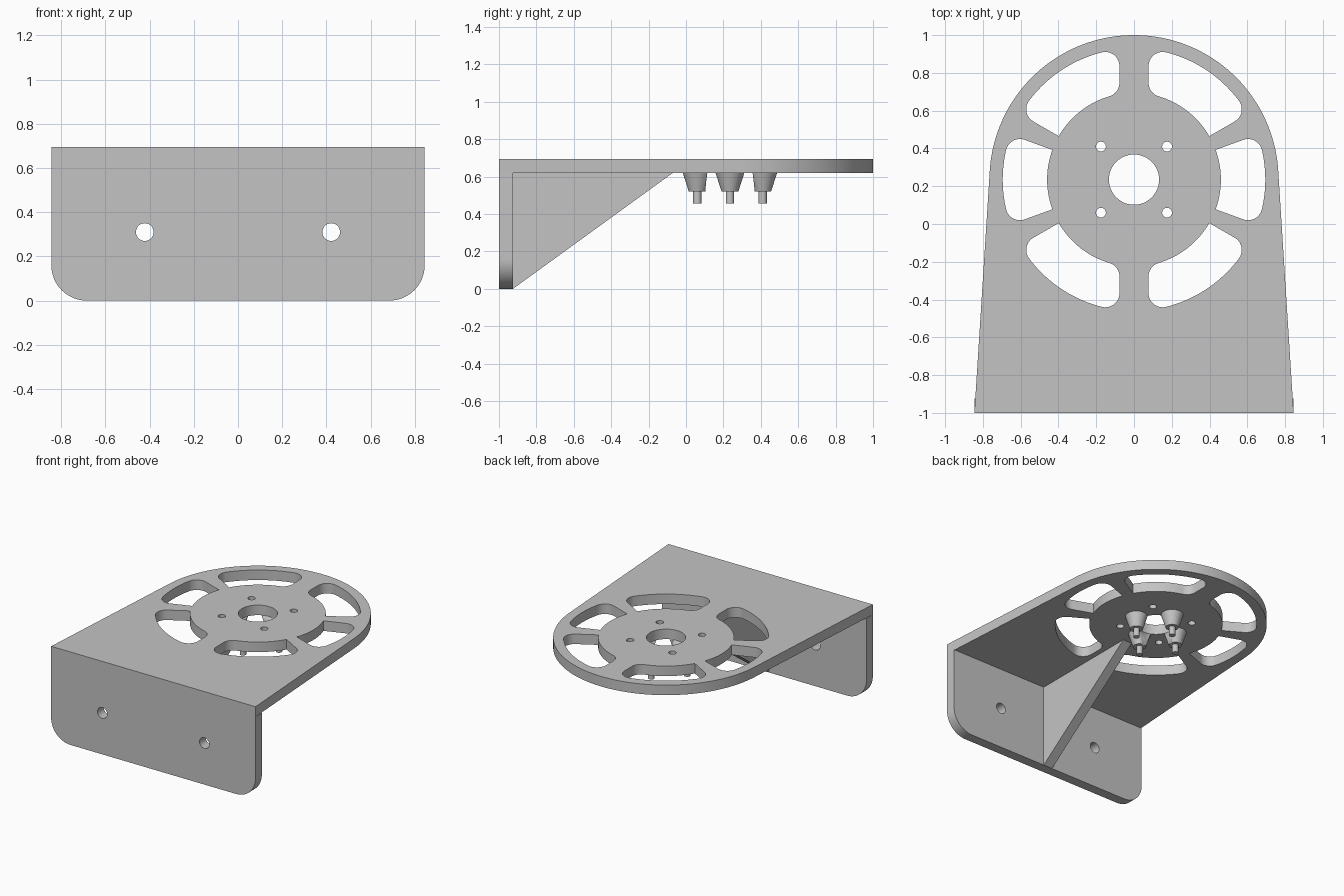
import bpy, bmesh
from math import sin, cos, pi, radians, sqrt, atan2, hypot
from mathutils import Matrix, Vector

cube = bpy.data.objects.get("Cube")
if cube:
    bpy.data.objects.remove(cube, do_unlink=True)

GREY = (0.55, 0.55, 0.55)
HUB_Y, TOP, UNDER = 0.235, 0.695, 0.62
RIM, SLOT_OUT, SLOT_IN, BORE, FILLET = 0.765, 0.695, 0.46, 0.133, 0.075

grey = bpy.data.materials.new("plain_grey")
grey.use_nodes = True
grey.diffuse_color = (*GREY, 1)
grey.node_tree.nodes["Principled BSDF"].inputs["Base Color"].default_value = (*GREY, 1)


def finish(name, bm):
    """Weld, orient and smooth a part, then link it to the scene."""
    bmesh.ops.remove_doubles(bm, verts=bm.verts, dist=0.0002)
    bmesh.ops.recalc_face_normals(bm, faces=bm.faces)
    mesh = bpy.data.meshes.new(name)
    bm.to_mesh(mesh)
    bm.free()
    mesh.materials.clear()
    mesh.materials.append(grey)
    ob = bpy.data.objects.new(name, mesh)
    bpy.context.collection.objects.link(ob)
    bpy.ops.object.select_all(action="DESELECT")
    ob.select_set(True)
    bpy.context.view_layer.objects.active = ob
    bpy.ops.object.shade_smooth_by_angle(angle=radians(30))
    return ob


def slab(name, loops, thickness, matrix):
    """Extrude an outline with holes, centred on its own plane."""
    curve = bpy.data.curves.new(name + "_profile", "CURVE")
    curve.dimensions = "2D"
    curve.fill_mode = "BOTH"
    curve.extrude = thickness / 2
    for loop in loops:
        spline = curve.splines.new("POLY")
        spline.points.add(len(loop) - 1)
        for p, (x, y) in zip(spline.points, loop):
            p.co = (x, y, 0, 1)
        spline.use_cyclic_u = True
    temp = bpy.data.objects.new(name + "_profile", curve)
    mesh = bpy.data.meshes.new_from_object(temp)
    bm = bmesh.new()
    bm.from_mesh(mesh)
    bm.transform(matrix)
    bpy.data.objects.remove(temp)
    bpy.data.meshes.remove(mesh)
    bpy.data.curves.remove(curve)
    return finish(name, bm)


def arc(c, r, a0, a1, n):
    return [(c[0] + r * cos(a0 + (a1 - a0) * i / n),
             c[1] + r * sin(a0 + (a1 - a0) * i / n)) for i in range(n + 1)]


def circle(c, r, n=32):
    return arc(c, r, 0, 2 * pi, n)[:-1]


def corner(angle, side, offset, radius, outer, rounded):
    """Points where a spoke edge meets a slot arc, from edge to arc."""
    u = Vector((cos(angle), sin(angle)))
    n = Vector((-u.y, u.x)) * side
    if not rounded:
        return [tuple(u * sqrt(radius ** 2 - offset ** 2) + n * offset)]
    reach = radius - FILLET if outer else radius + FILLET
    d = offset + FILLET
    c = n * d + u * sqrt(reach ** 2 - d ** 2)
    a0 = atan2(-n.y, -n.x)
    a1 = atan2(c.y, c.x) if outer else atan2(-c.y, -c.x)
    turn = (a1 - a0 + pi) % (2 * pi) - pi
    return arc(c, FILLET, a0, a0 + turn, 10)


def slot(low, high, off_high, round_inner):
    """One window between two spoke edges, around the origin."""
    a = corner(low, 1, 0, SLOT_OUT, True, True)
    b = corner(high, -1, off_high, SLOT_OUT, True, True)[::-1]
    c = corner(high, -1, off_high, SLOT_IN, False, round_inner)
    d = corner(low, 1, 0, SLOT_IN, False, False)

    def between(p, q, r):
        return arc((0, 0), r, atan2(p[1], p[0]), atan2(q[1], q[0]), 20)[1:-1]
    return (a + between(a[-1], b[0], SLOT_OUT) + b + c
            + between(c[-1], d[0], SLOT_IN) + d)


def placed(loop, sx, sy):
    return [(sx * x, HUB_Y + sy * y) for x, y in loop]


# Top plate: tapered tongue with round end, windows and holes
lean = radians(3.6)
hub = (0, HUB_Y)
outline = [(-0.845, -1), (0.845, -1)] + arc(hub, RIM, lean, pi - lean, 96)
loops = [outline, circle(hub, BORE, 48)]
corner_slot = slot(radians(30), pi / 2, 0.077, True)
side_slot = slot(radians(-20), radians(20), 0, False)
for sx in (-1, 1):
    loops.append(placed(side_slot, sx, 1))
    for sy in (-1, 1):
        loops.append(placed(corner_slot, sx, sy))
        loops.append(circle((sx * 0.175, HUB_Y + sy * 0.175), 0.026, 24))
slab("top_plate", loops, TOP - UNDER,
     Matrix.Translation((0, 0, (TOP + UNDER) / 2)))

# Front wall with rounded lower corners and two screw holes
W, R = 0.845, 0.16
wall = ([(W, UNDER), (-W, UNDER)] + arc((R - W, R), R, pi, 1.5 * pi, 16)
        + arc((W - R, R), R, -pi / 2, 0, 16))
slab("front_wall", [wall] + [circle((s * 0.422, 0.31), 0.04) for s in (-1, 1)],
     0.075, Matrix.Translation((0, -0.9625, 0)) @ Matrix.Rotation(pi / 2, 4, "X"))

# Triangular brace between wall and plate
slab("brace", [[(-0.925, 0), (-0.07, UNDER), (-0.925, UNDER)]], 0.075,
     Matrix(((0, 0, 1, 0), (1, 0, 0, 0), (0, 1, 0, 0), (0, 0, 0, 1))))

# Bore cutter trims the standoffs
bm = bmesh.new()
bmesh.ops.create_cone(bm, cap_ends=True, segments=48, radius1=BORE, radius2=BORE,
                      depth=1, matrix=Matrix.Translation((0, HUB_Y, UNDER)))
cutter = finish("bore_cutter", bm)
cutter.hide_render = True

# Four tapered standoffs with pins under the hub
PROFILE = [(0, UNDER), (0.077, UNDER), (0.045, 0.52), (0.022, 0.52),
           (0.022, 0.457), (0, 0.457)]
for name, dx, dy in (("front", 0, -1), ("back", 0, 1), ("left", 1, 0), ("right", -1, 0)):
    bm = bmesh.new()
    verts = [bm.verts.new((r, 0, z)) for r, z in PROFILE]
    edges = [bm.edges.new(pair) for pair in zip(verts, verts[1:])]
    bmesh.ops.spin(bm, geom=verts + edges, cent=(0, 0, 0), axis=(0, 0, 1),
                   angle=2 * pi, steps=32)
    bm.transform(Matrix.Translation((dx * 0.175, HUB_Y + dy * 0.175, 0)))
    ob = finish(name + "_standoff", bm)
    mod = ob.modifiers.new("bore", "BOOLEAN")
    mod.object = cutter
    mod.operation = "DIFFERENCE"
    mod.solver = "EXACT"
    bpy.ops.object.modifier_move_to_index(modifier="bore", index=0)
    bpy.ops.object.modifier_apply(modifier="bore")
bpy.data.objects.remove(cutter, do_unlink=True)
